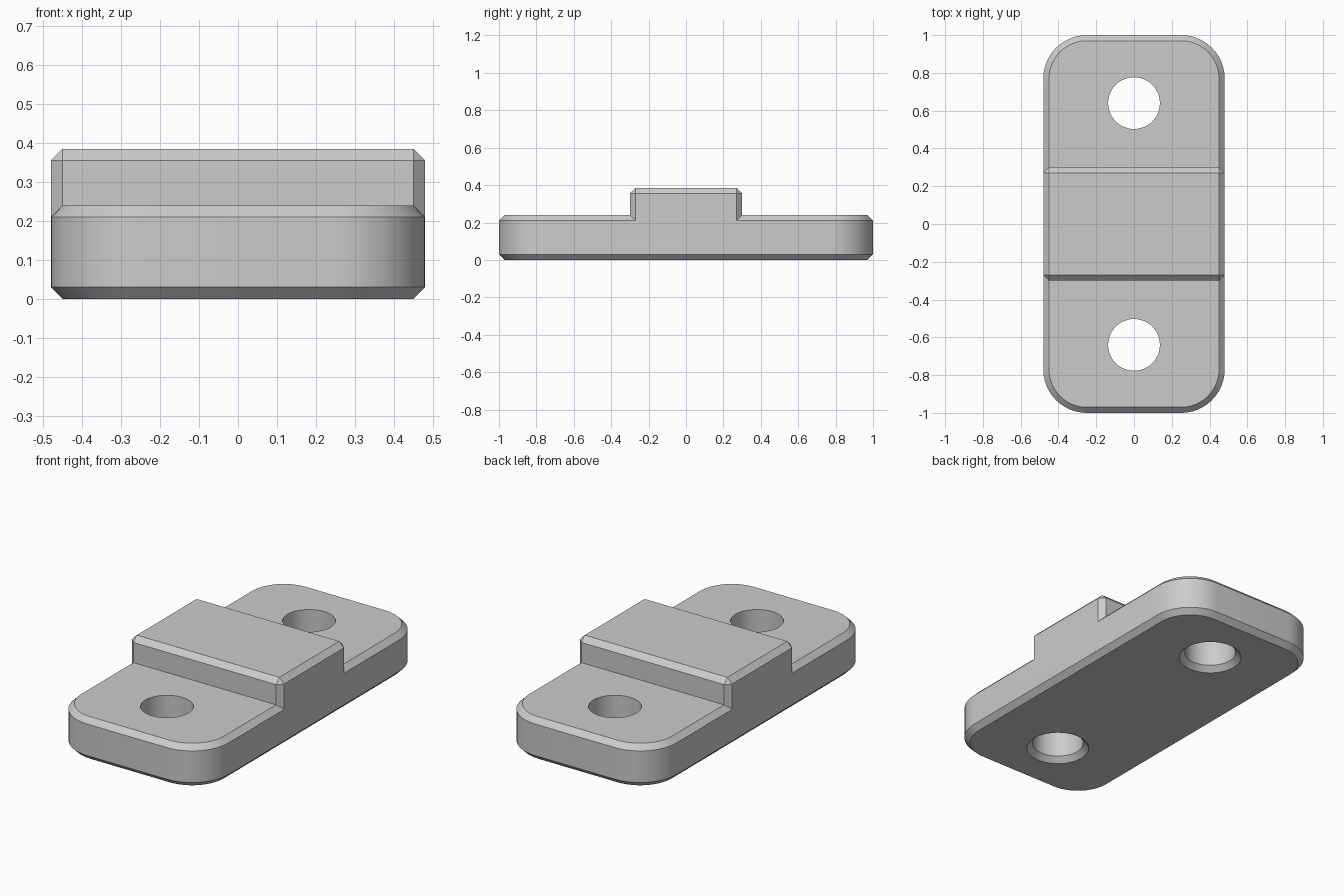
import bpy, bmesh, math

if "Cube" in bpy.data.objects:
    bpy.data.objects.remove(bpy.data.objects["Cube"], do_unlink=True)

HALF_X, HALF_Y, CORNER, CHAMFER = 0.48, 1.0, 0.23, 0.03
PLATE_TOP, BLOCK_TOP, BLOCK_HALF_Y = 0.24, 0.385, 0.30
HOLE_Y, HOLE_R = 0.64, 0.137

grey = bpy.data.materials.new("plain grey")
grey.use_nodes = True
colour = (0.6, 0.6, 0.6, 1)
grey.diffuse_color = colour
grey.node_tree.nodes["Principled BSDF"].inputs["Base Color"].default_value = colour


def loft(name, rings):
    """Closed solid through equal-length rings of points, bottom to top."""
    bm = bmesh.new()
    loops = [[bm.verts.new(p) for p in ring] for ring in rings]
    n = len(loops[0])
    for low, high in zip(loops, loops[1:]):
        for i in range(n):
            j = (i + 1) % n
            bm.faces.new((low[i], low[j], high[j], high[i]))
    bm.faces.new(loops[0][::-1])
    bm.faces.new(loops[-1])
    return finish(name, bm)


def finish(name, bm):
    bmesh.ops.recalc_face_normals(bm, faces=bm.faces[:])
    mesh = bpy.data.meshes.new(name)
    bm.to_mesh(mesh)
    bm.free()
    mesh.materials.append(grey)
    obj = bpy.data.objects.new(name, mesh)
    bpy.context.collection.objects.link(obj)
    return obj


def rounded_ring(inset, z, steps=12):
    r, pts = CORNER - inset, []
    corners = ((1, 1), (-1, 1), (-1, -1), (1, -1))
    for quarter, (sx, sy) in enumerate(corners):
        for i in range(steps + 1):
            a = (quarter + i / steps) * math.pi / 2
            pts.append((sx * (HALF_X - CORNER) + r * math.cos(a),
                        sy * (HALF_Y - CORNER) + r * math.sin(a), z))
    return pts


def circle(r, y, z, sides=48):
    return [(r * math.cos(a), y + r * math.sin(a), z)
            for a in (math.tau * i / sides for i in range(sides))]


def combine(target, other, operation):
    mod = target.modifiers.new(other.name, "BOOLEAN")
    mod.operation, mod.object, mod.solver = operation, other, "EXACT"
    bpy.context.view_layer.objects.active = target
    bpy.ops.object.modifier_apply(modifier=mod.name)
    bpy.data.objects.remove(other, do_unlink=True)


# Rounded base plate, chamfered above and below
plate = loft("mounting_plate", [
    rounded_ring(CHAMFER, 0), rounded_ring(0, CHAMFER),
    rounded_ring(0, PLATE_TOP - CHAMFER), rounded_ring(CHAMFER, PLATE_TOP)])

# Raised centre block with chamfered upright and top edges
bm = bmesh.new()
bmesh.ops.create_cube(bm, size=2)
bottom = 0.12
for v in bm.verts:
    v.co = (v.co.x * HALF_X, v.co.y * BLOCK_HALF_Y, BLOCK_TOP if v.co.z > 0 else bottom)
edges = [e for e in bm.edges if any(v.co.z > bottom + 0.01 for v in e.verts)]
bmesh.ops.bevel(bm, geom=edges, offset=CHAMFER, offset_type="OFFSET",
                segments=1, affect="EDGES")
combine(plate, finish("raised_block", bm), "UNION")

# Bolt holes, countersunk underneath
for y in (-HOLE_Y, HOLE_Y):
    cutter = loft("hole_cutter", [
        circle(HOLE_R + 2 * CHAMFER, y, -CHAMFER),
        circle(HOLE_R, y, CHAMFER), circle(HOLE_R, y, 0.5)])
    cutter.hide_render = True
    combine(plate, cutter, "DIFFERENCE")

# Smooth the round walls, keep chamfers crisp
bpy.ops.object.select_all(action="DESELECT")
plate.select_set(True)
bpy.context.view_layer.objects.active = plate
bpy.ops.object.shade_smooth_by_angle(angle=math.radians(30))
